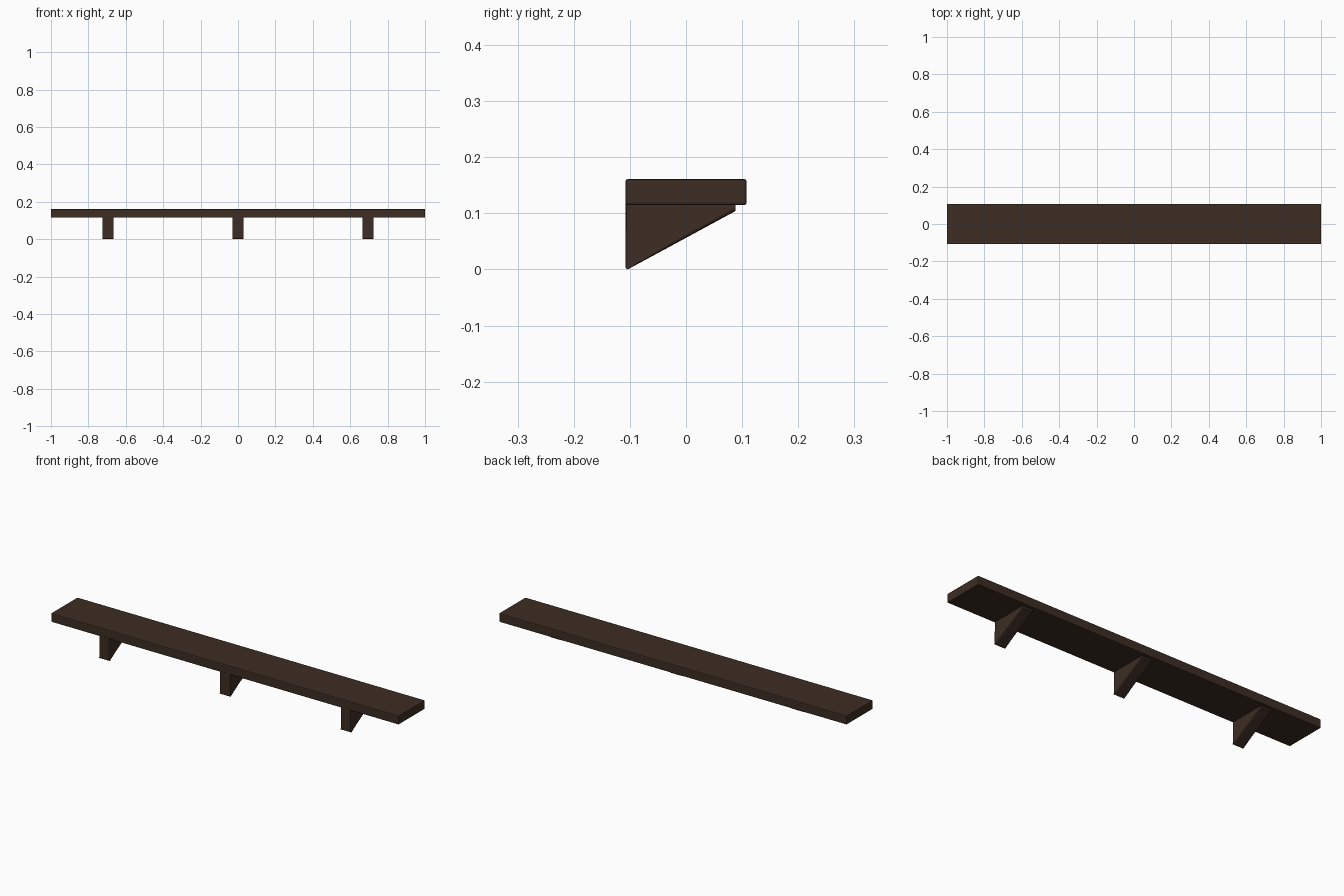
import bpy, bmesh

if "Cube" in bpy.data.objects:
    bpy.data.objects.remove(bpy.data.objects["Cube"])

wood = bpy.data.materials.new("dark_brown_wood")
wood.diffuse_color = (0.047, 0.026, 0.017, 1)
wood.use_nodes = True
wood.node_tree.nodes["Principled BSDF"].inputs["Base Color"].default_value = wood.diffuse_color


def finish(name, bm):
    bmesh.ops.recalc_face_normals(bm, faces=bm.faces)
    mesh = bpy.data.meshes.new(name)
    bm.to_mesh(mesh)
    bm.free()
    mesh.materials.append(wood)
    obj = bpy.data.objects.new(name, mesh)
    bpy.context.collection.objects.link(obj)
    return obj


# Shelf board with softly eased edges
bm = bmesh.new()
bmesh.ops.create_cube(bm, size=1)
for v in bm.verts:
    v.co.x *= 2.0
    v.co.y *= 0.216
    v.co.z = v.co.z * 0.046 + 0.138
bmesh.ops.bevel(bm, geom=list(bm.edges), offset=0.004, segments=2,
                profile=0.5, affect='EDGES')
finish("shelf_board", bm)

# Wedge bracket: side profile (y, z), extruded along x
PROFILE = [(-0.108, 0.118), (-0.108, 0.003), (-0.104, 0.0),
           (0.088, 0.104), (0.088, 0.118)]
HALF = 0.03


def bracket(name, x):
    bm = bmesh.new()
    face = bm.faces.new([bm.verts.new((x - HALF, y, z)) for y, z in PROFILE])
    ext = bmesh.ops.extrude_face_region(bm, geom=[face])
    verts = [g for g in ext["geom"] if isinstance(g, bmesh.types.BMVert)]
    bmesh.ops.translate(bm, verts=verts, vec=(2 * HALF, 0, 0))
    # Ease the side edges, leaving the top flat under the board
    edges = [e for e in bm.edges
             if abs(e.verts[0].co.x - e.verts[1].co.x) < 1e-5
             and e.calc_length() > 0.02
             and min(v.co.z for v in e.verts) < 0.117]
    bmesh.ops.bevel(bm, geom=edges, offset=0.006, segments=2,
                    profile=0.5, affect='EDGES')
    finish(name, bm)


for label, x in (("left", -0.695), ("middle", 0.0), ("right", 0.695)):
    bracket(label + "_bracket", x)
